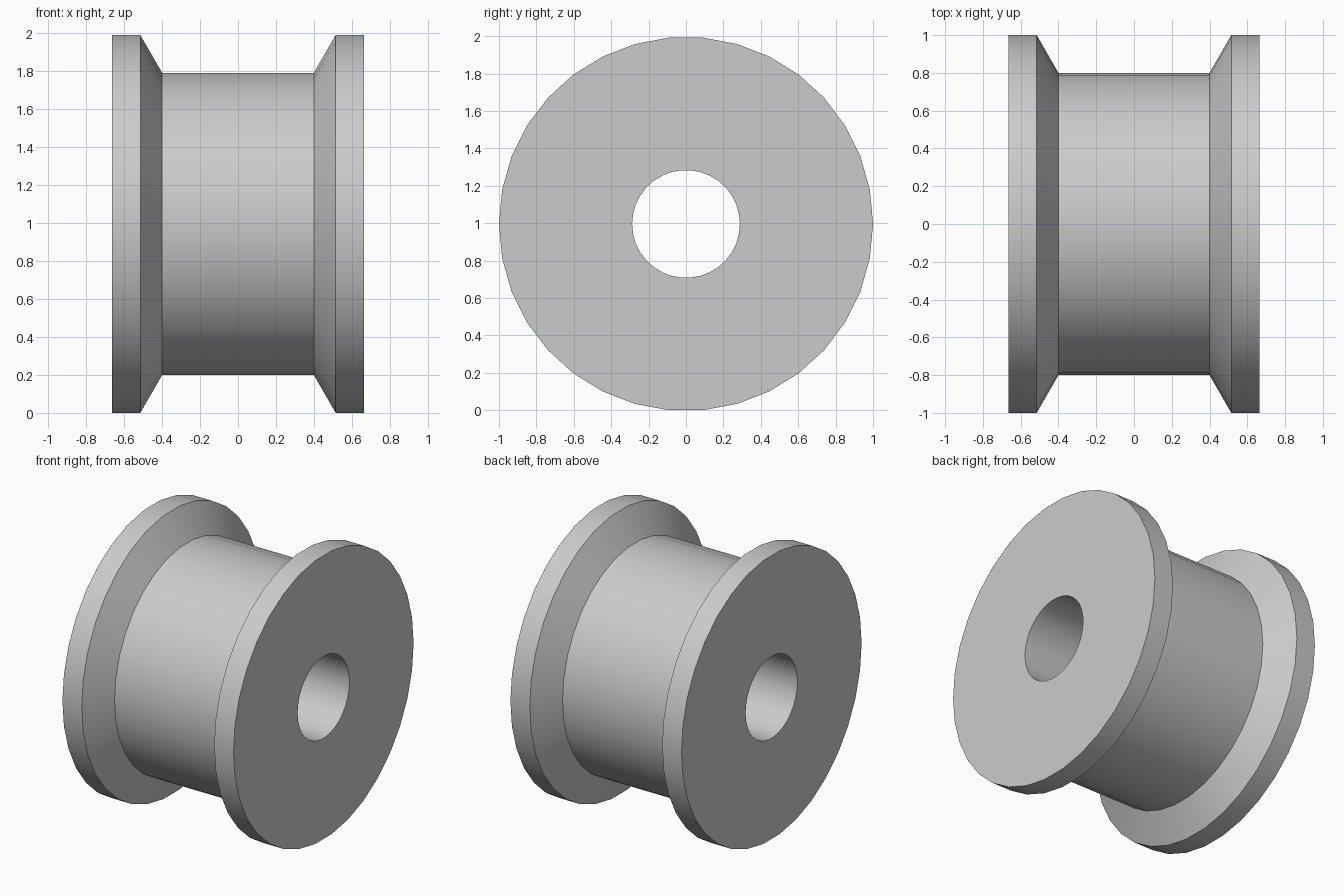
import bpy, bmesh
from math import cos, sin, tau, radians

cube = bpy.data.objects.get("Cube")
if cube:
    bpy.data.objects.remove(cube)

SIDES = 34
CENTRE_Z = cos(tau / SIDES / 2)   # the ring rests on one flat facet

# Plain grey material
grey = bpy.data.materials.new("Plain grey")
grey.use_nodes = True
colour = (0.6, 0.6, 0.6, 1)
grey.diffuse_color = colour
grey.node_tree.nodes["Principled BSDF"].inputs["Base Color"].default_value = colour

# Closed cross-section (x along axle, radius): bore, flange, bevel, drum
half = [(0.665, 0.288), (0.665, 1.0), (0.515, 1.0), (0.4, 0.8)]
profile = half + [(-x, r) for x, r in reversed(half)]

# Revolve the section around the x axis
bm = bmesh.new()
rings = []
for i in range(SIDES):
    a = tau * i / SIDES
    rings.append([bm.verts.new((x, r * cos(a), r * sin(a))) for x, r in profile])
for i, ring in enumerate(rings):
    following = rings[(i + 1) % SIDES]
    for j in range(len(profile)):
        k = (j + 1) % len(profile)
        bm.faces.new((ring[j], ring[k], following[k], following[j]))
bmesh.ops.recalc_face_normals(bm, faces=bm.faces)

mesh = bpy.data.meshes.new("flanged_roller")
bm.to_mesh(mesh)
bm.free()
mesh.materials.append(grey)
roller = bpy.data.objects.new("flanged_roller", mesh)
roller.location.z = CENTRE_Z
bpy.context.collection.objects.link(roller)

# Smooth round surfaces, crisp rims
bpy.ops.object.select_all(action="DESELECT")
roller.select_set(True)
bpy.context.view_layer.objects.active = roller
bpy.ops.object.shade_smooth_by_angle(angle=radians(30))
